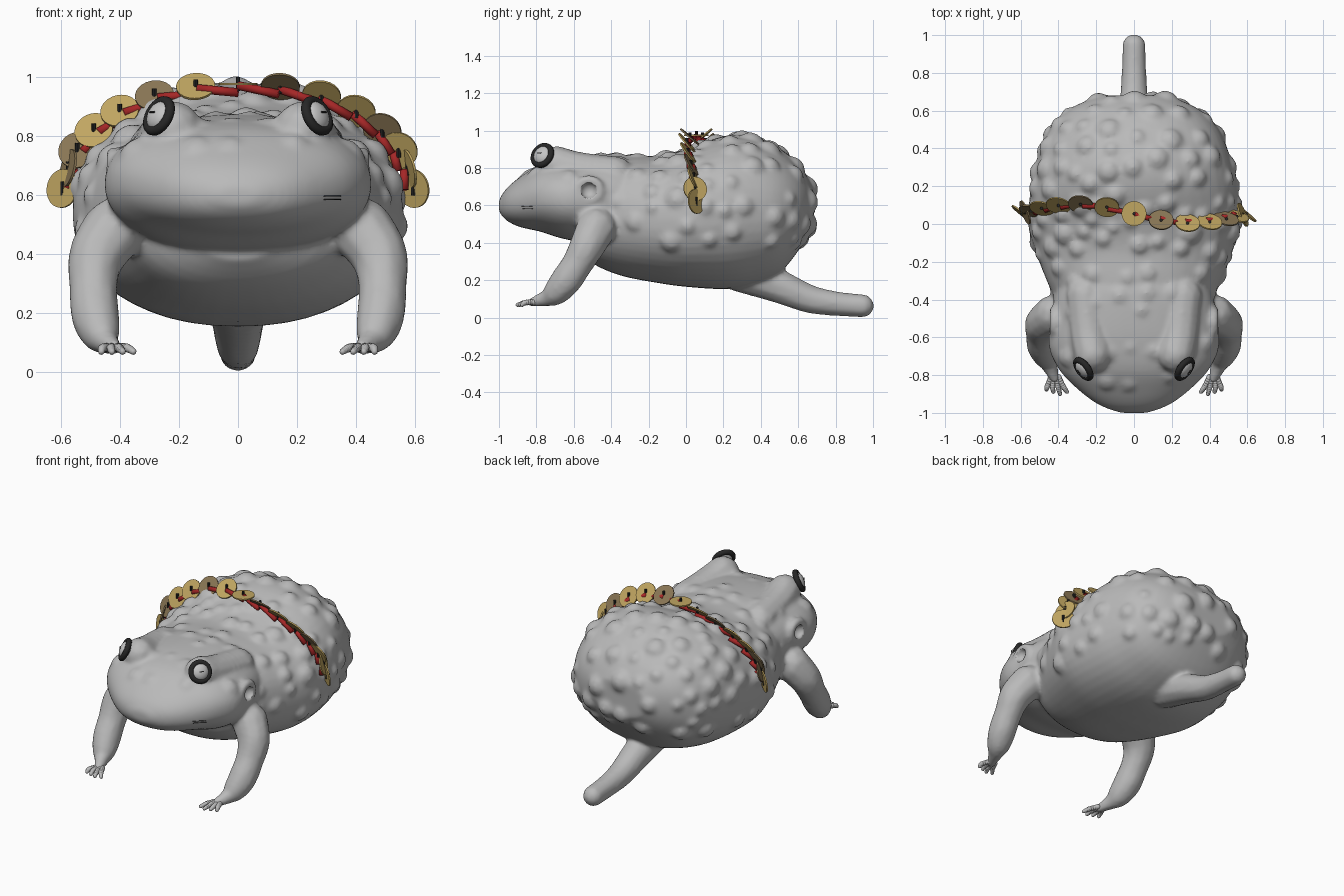
import bpy, bmesh, math, random
from mathutils import Vector, Matrix
from mathutils.bvhtree import BVHTree

random.seed(4)
if "Cube" in bpy.data.objects:
    bpy.data.objects.remove(bpy.data.objects["Cube"])


def material(name, r, g, b):
    m = bpy.data.materials.new(name)
    m.use_nodes = True
    m.diffuse_color = (r, g, b, 1)
    m.node_tree.nodes["Principled BSDF"].inputs["Base Color"].default_value = (r, g, b, 1)
    return m


skin = material("grey skin", .49, .49, .49)
pale = material("pale eye", .56, .56, .56)
black = material("black", .02, .02, .02)
gold = material("gold", .53, .38, .12)
bronze = material("bronze", .25, .18, .09)
red = material("red cord", .38, .02, .02)


def make_object(name, bm, mat, smooth=True):
    me = bpy.data.meshes.new(name)
    bm.to_mesh(me)
    bm.free()
    me.materials.append(mat)
    ob = bpy.data.objects.new(name, me)
    bpy.context.collection.objects.link(ob)
    if smooth:
        me.shade_smooth()
    return ob


def spline(points, steps):
    """Catmull-Rom interpolation through tuples of any length."""
    pts = [Vector(p) for p in points]
    pts = [pts[0]] + pts + [pts[-1]]
    out = []
    for i in range(1, len(pts) - 2):
        a, b, c, d = pts[i - 1:i + 3]
        for k in range(steps):
            t = k / steps
            out.append(b + (c - a) * (t / 2) + (a * 2 - b * 5 + c * 4 - d) * (t * t / 2)
                       + (b * 3 - a - c * 3 + d) * (t ** 3 / 2))
    return out + [pts[-1]]


def power(v, p):
    return math.copysign(abs(v) ** p, v)


def loft(bm, stations, sides=48):
    """Closed skin through rounded sections: y, half width, bottom, top."""
    rings = []
    for y, w, lo, hi in spline(stations, 4):
        ring = []
        for k in range(sides):
            a = math.tau * k / sides
            ring.append(bm.verts.new((w * power(math.cos(a), .9), y,
                                      (lo + hi) / 2 + (hi - lo) / 2 * power(math.sin(a), .9))))
        rings.append(ring)
    for p, q in zip(rings, rings[1:]):
        for k in range(sides):
            j = (k + 1) % sides
            bm.faces.new((p[k], p[j], q[j], q[k]))
    bm.faces.new(rings[0])
    bm.faces.new(rings[-1])
    bmesh.ops.recalc_face_normals(bm, faces=bm.faces[:])


def ball(bm, pos, r):
    bmesh.ops.create_icosphere(bm, subdivisions=2, radius=r, matrix=Matrix.Translation(pos))


def limb(bm, points, side=1, steps=6):
    """Chain of overlapping balls: x, y, z, radius."""
    for x, y, z, r in spline(points, steps):
        ball(bm, (x * side, y, z), r)


def facing(pos, normal):
    """Matrix placing local z along the normal."""
    return Matrix.Translation(pos) @ Vector(normal).to_track_quat('Z', 'Y').to_matrix().to_4x4()


def rod(bm, start, end, r):
    """Thin cylinder between two points."""
    axis = end - start
    bmesh.ops.create_cone(bm, segments=10, radius1=r, radius2=r, depth=axis.length, cap_ends=True,
                          matrix=facing((start + end) / 2, axis))


# Body and head masses
body = bmesh.new()
loft(body, [(-.6, .15, .38, .6), (-.5, .36, .29, .78), (-.35, .44, .225, .86), (-.15, .52, .185, .865),
            (0, .56, .165, .9), (.2, .545, .153, .97), (.35, .51, .175, .97), (.5, .45, .24, .905),
            (.61, .34, .37, .81), (.68, .18, .48, .7)])
loft(body, [(-1, .07, .565, .63), (-.96, .18, .52, .69), (-.89, .28, .485, .75), (-.78, .39, .46, .82),
            (-.65, .45, .42, .855), (-.5, .44, .4, .87), (-.35, .41, .4, .87), (-.25, .36, .45, .84)])
surface = BVHTree.FromBMesh(body)


# Warts scattered over the back, flanks and head
def scatter(center, y_range, tries, r_min, r_max, z_min, sink):
    placed = []
    for _ in range(tries):
        d = Vector((random.gauss(0, 1), random.gauss(0, 1), random.gauss(0, 1))).normalized()
        hit, normal, _, _ = surface.ray_cast(Vector(center) + d * 3, -d)
        r = random.uniform(r_min, r_max)
        if hit is None or hit.z < z_min or not y_range[0] < hit.y < y_range[1]:
            continue
        if all((hit - p).length > (r + q) * .75 for p, q in placed):
            placed.append((hit, r))
    for hit, r in placed:
        ball(body, hit + (Vector(center) - hit).normalized() * r * sink, r)


scatter((0, .1, .55), (-.2, .8), 900, .05, .085, .4, .64)
scatter((0, -.35, .6), (-.5, -.2), 250, .06, .085, .5, .82)
scatter((0, -.65, .6), (-.9, -.5), 80, .06, .09, .72, .88)

# Hind leg trailing along the centre line
limb(body, [(0, .3, .24, .11), (0, .5, .165, .092), (0, .66, .1, .078), (0, .8, .075, .068),
            (0, .943, .063, .064)])

toes, pits = bmesh.new(), bmesh.new()
for side in (-1, 1):
    # Front leg with forearm bulge, wrist and foot
    limb(body, [(.42, -.48, .48, .11), (.48, -.525, .39, .098), (.49, -.58, .29, .085),
                (.485, -.64, .2, .085), (.47, -.69, .14, .072), (.455, -.73, .11, .05),
                (.42, -.82, .082, .027)], side)
    # Brow mound and the swelling behind it
    limb(body, [(.22, -.69, .82, .1), (.24, -.58, .785, .105), (.26, -.38, .76, .105)], side)
    # Ear rim and the hollow inside it
    for k in range(12):
        a = math.tau * k / 12
        ball(body, (side * .42, -.52 + .06 * math.cos(a), .68 + .055 * math.sin(a)), .03)
    ball(pits, (side * .45, -.52, .68), .045)
    # Toes fanned out from the foot
    for k in range(4):
        limb(toes, [(.4 + .013 * k, -.81, .082, .016), (.375 + .028 * k, -.86, .08, .015),
                    (.355 + .036 * k, -.9 + .012 * abs(k - 1), .068, .011)], side, 5)

toad = make_object("body", body, skin)
ear_cutter = make_object("ear_cutter", pits, skin)
ear_cutter.hide_render = True
remesh = toad.modifiers.new("merge", 'REMESH')
remesh.mode = 'VOXEL'
remesh.voxel_size = .013
remesh.use_smooth_shade = True
soften = toad.modifiers.new("soften", 'SMOOTH')
soften.factor = .5
soften.iterations = 6
hollow = toad.modifiers.new("ear hollows", 'BOOLEAN')
hollow.operation = 'DIFFERENCE'
hollow.object = ear_cutter
bpy.ops.object.select_all(action='DESELECT')
toad.select_set(True)
bpy.context.view_layer.objects.active = toad
bpy.ops.object.convert(target='MESH')
bpy.data.objects.remove(ear_cutter)
make_object("toes", toes, skin)

# Eyes: ball, dark ring and slit pupil
for side, label in ((1, "left"), (-1, "right")):
    m = facing((side * .268, -.768, .867), (side * .8, -.6, .45))
    eye = bmesh.new()
    bmesh.ops.create_uvsphere(eye, u_segments=24, v_segments=14, radius=.052,
                              matrix=m @ Matrix.Diagonal((1, 1, .6, 1)))
    make_object(label + "_eye", eye, pale)
    slit = bmesh.new()
    bmesh.ops.create_cube(slit, size=1, matrix=m @ Matrix.Translation((0, 0, .03))
                          @ Matrix.Diagonal((.026, .006, .008, 1)))
    make_object(label + "_pupil", slit, black, False)
    bpy.ops.mesh.primitive_torus_add(major_radius=.055, minor_radius=.017,
                                     major_segments=32, minor_segments=10)
    ring = bpy.context.object
    ring.name = label + "_eye_ring"
    ring.matrix_world = m
    ring.data.materials.append(black)
    ring.data.shade_smooth()

# Two fine whisker marks on one side of the jaw
marks = bmesh.new()
for z in (.583, .595):
    hit, normal, _, _ = surface.ray_cast(Vector((.32, -2, z)), Vector((0, 1, 0)))
    tangent = normal.cross(Vector((0, 0, 1))).normalized() * .04
    rod(marks, hit - tangent, hit + tangent, .0015)
make_object("jaw_marks", marks, black)


# Coin string draped over the back
def drape(t, shrink=0):
    x = .6 * power(math.sin(t), .91)
    y = .055 - .05 * math.sin(math.pi * x / .6)
    return Vector((x * (1 - shrink), y, .55 + .425 * (1 - shrink) * power(math.cos(t), .91)))


angles = [12, 26, 40, 53, 64, 73, 82]
angles = [-a for a in reversed(angles)] + [0] + angles
last = len(angles) - 1
coins, knots, cord = bmesh.new(), bmesh.new(), bmesh.new()
links = []
for i, degrees in enumerate(angles):
    t = math.radians(degrees)
    edge = min(i, last - i)
    # The last coins on each side swing outward, the rest lean along the body
    outward, lean = {0: (.6, .75), 1: (1, .35)}.get(edge, (.25, .8))
    lean *= max(-1, min(1, t * 4))
    center = drape(t)
    normal = Vector((math.sin(t) * outward, lean, math.cos(t) * .8)).normalized()
    made = bmesh.ops.create_cone(coins, segments=24, radius1=.066, radius2=.066, depth=.008,
                                 cap_ends=True, matrix=facing(center, normal))
    if i in (1, 2, 5, 8, 11):
        for face in {f for v in made["verts"] for f in v.link_faces}:
            face.material_index = 1
    up = Vector((0, 0, .024))
    rod(knots, center - up, center + up, .008)
    links.append((drape(t, .04), normal * .012))

# Cord links running under the coins, each from the face of one to the back of the next
for (start, a), (end, b) in zip(links, links[1:]):
    rod(cord, start + a, end - b, .015)
coin_string = make_object("coins", coins, gold, False)
coin_string.data.materials.append(bronze)
make_object("knots", knots, black, False)
make_object("cord", cord, red)
